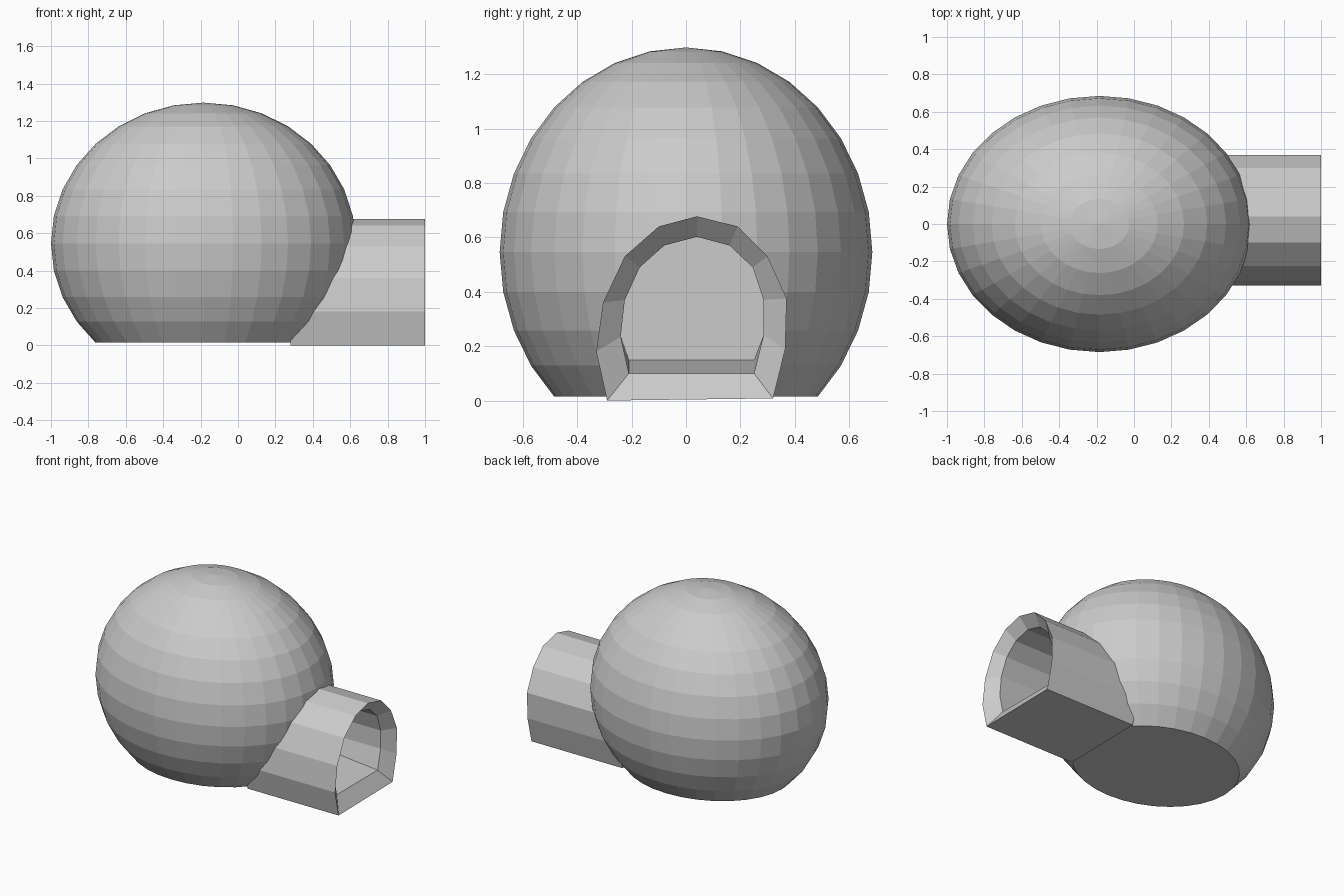
import bpy, bmesh, math
from mathutils import Vector

cube = bpy.data.objects.get("Cube")
if cube:
    bpy.data.objects.remove(cube, do_unlink=True)

snow = bpy.data.materials.new("snow_grey")
grey = (0.6, 0.6, 0.6, 1)
snow.diffuse_color = grey
snow.use_nodes = True
shader = snow.node_tree.nodes["Principled BSDF"]
shader.inputs["Base Color"].default_value = grey
shader.inputs["Roughness"].default_value = 0.8


def make_object(name, bm):
    bmesh.ops.recalc_face_normals(bm, faces=bm.faces)
    mesh = bpy.data.meshes.new(name)
    bm.to_mesh(mesh)
    bm.free()
    mesh.materials.append(snow)
    obj = bpy.data.objects.new(name, mesh)
    bpy.context.collection.objects.link(obj)
    return obj


def loft(name, rings):
    """Skin a row of (x, profile) rings and cap both ends."""
    bm = bmesh.new()
    loops = [[bm.verts.new((x, y, z)) for y, z in profile] for x, profile in rings]
    for a, b in zip(loops, loops[1:]):
        for i in range(len(a)):
            j = (i + 1) % len(a)
            bm.faces.new((a[i], a[j], b[j], b[i]))
    bm.faces.new(loops[0])
    bm.faces.new(loops[-1])
    return make_object(name, bm)


def blend(a, b, t):
    return [tuple(Vector(p).lerp(Vector(q), t)) for p, q in zip(a, b)]


# Dome: stretched sphere cut flat at the base
bm = bmesh.new()
bmesh.ops.create_uvsphere(bm, u_segments=32, v_segments=16, radius=1)
for v in bm.verts:
    v.co = Vector((v.co.x * 0.815 - 0.185, v.co.y * 0.685, v.co.z * 0.752 + 0.546))
bmesh.ops.bisect_plane(bm, geom=bm.verts[:] + bm.edges[:] + bm.faces[:], dist=0.001,
                       plane_co=(0, 0, 0.015), plane_no=(0, 0, -1), clear_outer=True)
bmesh.ops.holes_fill(bm, edges=[e for e in bm.edges if e.is_boundary], sides=0)
dome = make_object("dome", bm)

# Arch profiles (y, z) of the entrance tunnel
outer = [(-0.29, 0), (-0.33, 0.18), (-0.305, 0.36), (-0.225, 0.53), (-0.1, 0.64), (0.04, 0.677),
         (0.19, 0.64), (0.3, 0.53), (0.37, 0.375), (0.365, 0.19), (0.32, 0.008)]
inner = [(-0.21, 0.1), (-0.24, 0.235), (-0.225, 0.37), (-0.17, 0.49), (-0.08, 0.57), (0.04, 0.602),
         (0.16, 0.57), (0.245, 0.49), (0.285, 0.37), (0.285, 0.24), (0.25, 0.1)]
inner_end = [(y, max(z, 0.15)) for y, z in inner]

# Entrance tunnel: outer skin, flared mouth, bore and back wall
loft("entrance_tunnel", [(0.28, outer), (1, outer), (0.93, inner), (0.42, inner_end)])

# Cutter that clears the dome out of the bore
cutter = loft("bore_cutter", [(0.4, blend(outer, inner, 0.6)), (1.1, blend(outer, inner, 0.6))])
cutter.hide_render = True
cutter.hide_viewport = True
cut = dome.modifiers.new("bore", 'BOOLEAN')
cut.operation = 'DIFFERENCE'
cut.solver = 'EXACT'
cut.object = cutter
